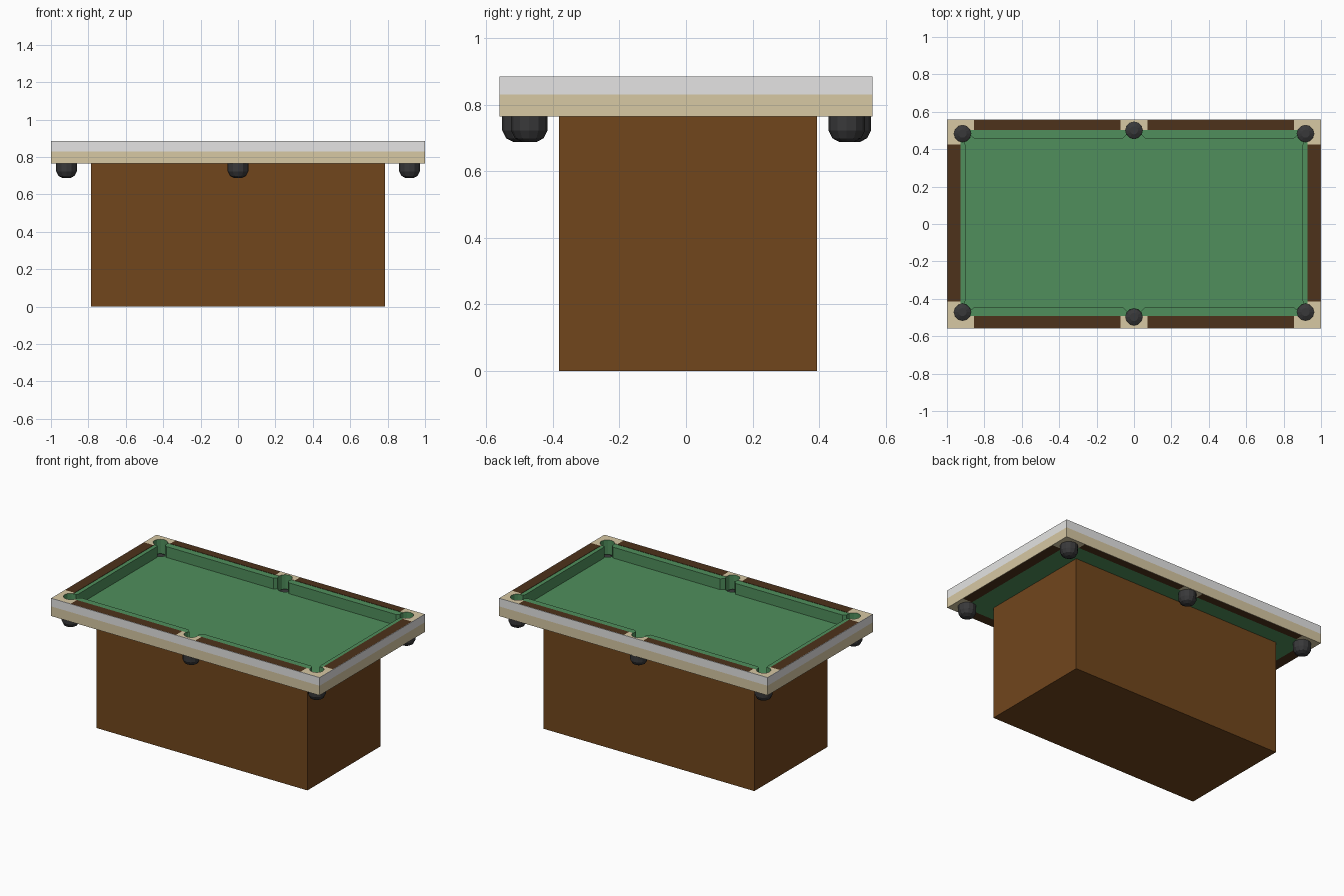
import bpy, bmesh, math

if "Cube" in bpy.data.objects:
    bpy.data.objects.remove(bpy.data.objects["Cube"])

OFF = 0.006            # playfield sits slightly toward +y
Z0, Z1 = 0.765, 0.885  # underside and top of the table
BED = 0.81             # playing surface
SPLIT = 0.83           # two-tone apron seam


def mat(name, *rgb):
    m = bpy.data.materials.new(name)
    m.diffuse_color = (*rgb, 1)
    m.use_nodes = True
    m.node_tree.nodes["Principled BSDF"].inputs["Base Color"].default_value = m.diffuse_color
    return m


FELT = mat("green felt", 0.080, 0.275, 0.107)
WOOD = mat("brown wood", 0.165, 0.061, 0.012)
RAIL = mat("dark brown wood", 0.075, 0.032, 0.011)
TAN = mat("tan trim", 0.68, 0.58, 0.37)
GRAY = mat("light gray trim", 0.78, 0.775, 0.77)
BLACK = mat("black pocket", 0.04, 0.04, 0.042)


def make(name, bm, *mats):
    bmesh.ops.recalc_face_normals(bm, faces=bm.faces)
    me = bpy.data.meshes.new(name)
    bm.to_mesh(me)
    bm.free()
    for m in mats:
        me.materials.append(m)
    ob = bpy.data.objects.new(name, me)
    bpy.context.collection.objects.link(ob)
    return ob


def prism(name, pts, z0, z1, mats, sx=1, sy=1):
    """Extruded outline, mirrored by sx / sy."""
    bm = bmesh.new()
    vs = []
    for x, y in pts:
        yy = y * sy + (OFF if abs(y) < 0.55 else 0)
        vs.append(bm.verts.new((x * sx, yy, z0)))
    f = bm.faces.new(vs)
    r = bmesh.ops.extrude_face_region(bm, geom=[f])
    top = [v for v in r["geom"] if isinstance(v, bmesh.types.BMVert)]
    bmesh.ops.translate(bm, verts=top, vec=(0, 0, z1 - z0))
    return make(name, bm, *mats)


def rect(x0, x1, y0, y1):
    return [(x0, y0), (x1, y0), (x1, y1), (x0, y1)]


def lathe(bm, profile, cx, cy, n=12):
    """Closed stack of n-sided rings from bottom to top."""
    rings = [[bm.verts.new((cx + r * math.cos(2 * math.pi * i / n),
                            cy + r * math.sin(2 * math.pi * i / n), z))
              for i in range(n)] for r, z in profile]
    for a, b in zip(rings, rings[1:]):
        for i in range(n):
            j = (i + 1) % n
            bm.faces.new((a[i], a[j], b[j], b[i]))
    bm.faces.new(rings[0])
    bm.faces.new(rings[-1])


POCKETS = [(sx * 0.917, sy * 0.477 + OFF) for sx in (-1, 1) for sy in (-1, 1)]
POCKETS += [(0, sy * 0.499 + OFF * 0.3) for sy in (-1, 1)]

# base cabinet
prism("base_cabinet", rect(-0.785, 0.785, -0.388, 0.388), 0, Z0, [WOOD])

# ball-shaped pockets hanging below the holes
for k, (x, y) in enumerate(POCKETS):
    bm = bmesh.new()
    lathe(bm, [(0.022, 0.688), (0.043, 0.699), (0.055, 0.722), (0.055, 0.766),
               (0.043, 0.788), (0.022, 0.799)], x, y)
    make(f"pocket_{k}", bm, BLACK)

# cutter for the pocket holes
bm = bmesh.new()
for x, y in POCKETS:
    lathe(bm, [(0.045, 0.70), (0.045, 1.0)], x, y)
for f in bm.faces:
    f.material_index = 1
cutter = make("pocket_cutter", bm, FELT, FELT)
cutter.hide_render = True

# bed, cushions and pocket trims
cut = [prism("felt_bed", rect(-0.928, 0.928, -0.497, 0.497), Z0, BED, [FELT, FELT])]
long_cushion = [(0.025, 0.497), (0.025, 0.485), (0.058, 0.452), (0.855, 0.452),
                (0.89, 0.478), (0.89, 0.497)]
end_cushion = [(0.928, -0.455), (0.915, -0.455), (0.901, -0.415), (0.901, 0.415),
               (0.915, 0.455), (0.928, 0.455)]
corner = [(0.856, 0.497), (0.928, 0.497), (0.928, 0.42), (0.997, 0.42),
          (0.997, 0.557), (0.856, 0.557)]
Y = 0.557
for sx in (-1, 1):
    cut.append(prism("end_cushion", end_cushion, 0.77, Z1 - 0.002, [FELT, FELT], sx))
    prism("end_rail", rect(0.928, 0.997, -0.42, 0.42), Z0, Z1, [RAIL], sx)
    for sy in (-1, 1):
        cut.append(prism("long_cushion", long_cushion, 0.77, Z1 - 0.002, [FELT, FELT], sx, sy))
        cut.append(prism("corner_trim", corner, Z0, Z1, [TAN, FELT], sx, sy))
        prism("long_rail", rect(0.072, 0.856, 0.497, Y), Z0, Z1, [RAIL], sx, sy)
for sy in (-1, 1):
    cut.append(prism("side_pocket_trim", rect(-0.072, 0.072, 0.497, Y), Z0, Z1,
                     [TAN, FELT], 1, sy))

# cut the holes and bake the result
for ob in cut:
    m = ob.modifiers.new("holes", 'BOOLEAN')
    m.operation = 'DIFFERENCE'
    m.solver = 'EXACT'
    m.object = cutter
deps = bpy.context.evaluated_depsgraph_get()
baked = [bpy.data.meshes.new_from_object(ob.evaluated_get(deps)) for ob in cut]
for ob, me in zip(cut, baked):
    ob.modifiers.clear()
    ob.data = me
bpy.data.objects.remove(cutter)

# two-tone apron plates around the outside
for tone, z0, z1, m in (("lower", Z0, SPLIT, TAN), ("upper", SPLIT, Z1, GRAY)):
    for s in (-1, 1):
        prism(f"{tone}_long_apron", rect(-1, 1, 0.557, 0.56), z0, z1, [m], 1, s)
        prism(f"{tone}_end_apron", rect(0.997, 1, -0.557, 0.557), z0, z1, [m], s)
